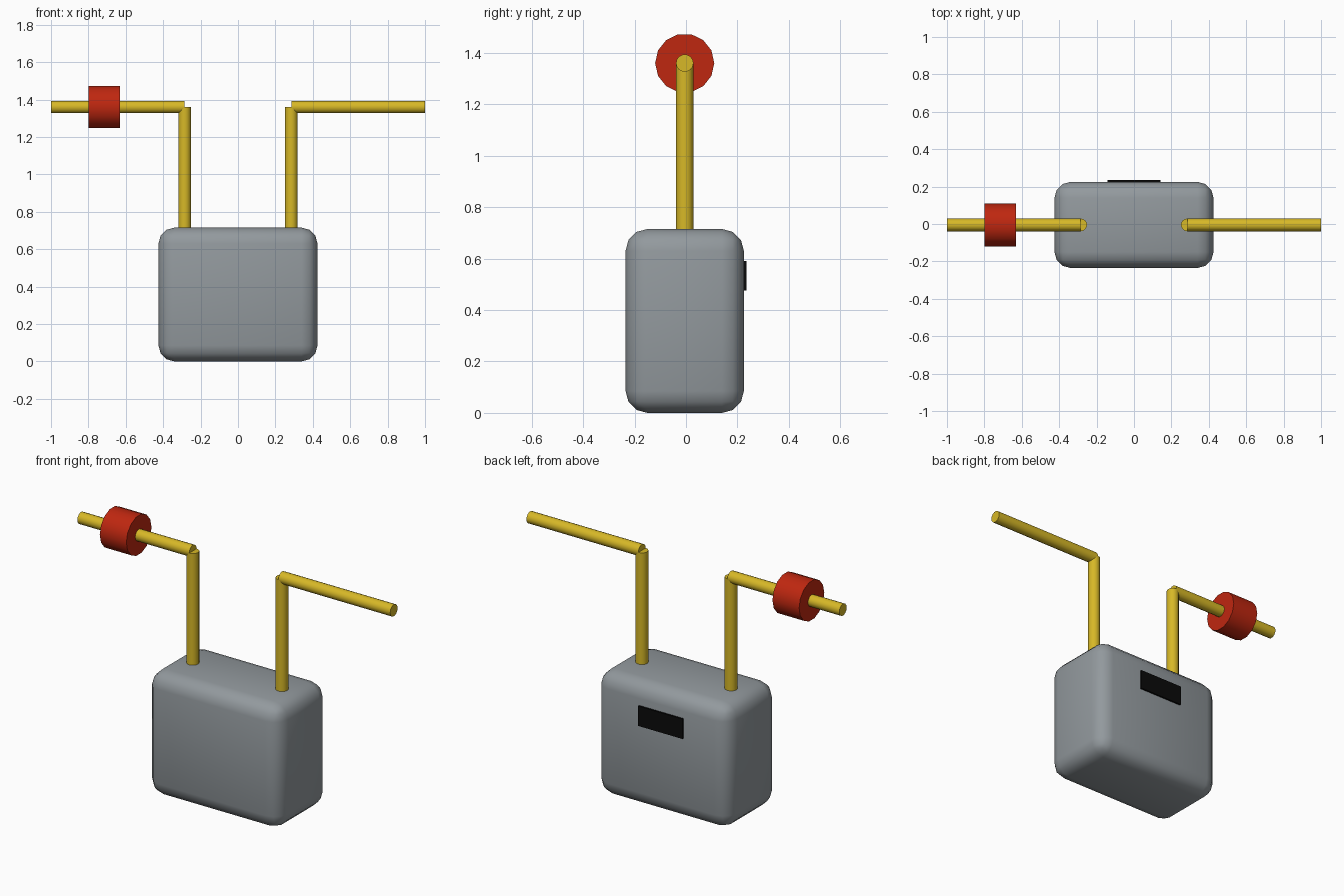
import bpy
from math import pi

cube = bpy.data.objects.get("Cube")
if cube:
    bpy.data.objects.remove(cube, do_unlink=True)

Y = -0.005        # shared centre line of body and pipes
PIPE_X = 0.285    # where the pipes bend
PIPE_Z = 1.36


def material(name, rgb):
    m = bpy.data.materials.new(name)
    m.use_nodes = True
    m.diffuse_color = (*rgb, 1)
    m.node_tree.nodes["Principled BSDF"].inputs["Base Color"].default_value = (*rgb, 1)
    return m


grey = material("grey", (0.29, 0.32, 0.34))
yellow = material("yellow", (0.68, 0.48, 0.02))
red = material("red", (0.52, 0.02, 0.005))
black = material("black", (0.003, 0.003, 0.003))


def finish(name, mat):
    ob = bpy.context.object
    ob.name = name
    ob.data.materials.append(mat)
    return ob


def box(name, mat, size, loc):
    bpy.ops.mesh.primitive_cube_add(size=1, location=loc)
    ob = finish(name, mat)
    ob.scale = size
    bpy.ops.object.transform_apply(location=False, rotation=False, scale=True)
    return ob


def cylinder(name, mat, radius, length, loc, along_x=False):
    bpy.ops.mesh.primitive_cylinder_add(
        vertices=14, radius=radius, depth=length, location=loc,
        rotation=(0, pi / 2 if along_x else 0, 0))
    bpy.ops.object.shade_smooth_by_angle(angle=pi / 5)
    return finish(name, mat)


# Rounded body
body = box("body", grey, (0.85, 0.46, 0.715), (0, Y, 0.3575))
bevel = body.modifiers.new("rounding", "BEVEL")
bevel.width = 0.085
bevel.segments = 3
bpy.ops.object.modifier_apply(modifier="rounding")
bpy.ops.object.shade_smooth()

# Dark panel on the back
box("back_panel", black, (0.285, 0.015, 0.115), (0, 0.2275, 0.5325))

# Upright and sideways pipe on each side
for side, s in (("left", 1), ("right", -1)):
    cylinder(side + "_post", yellow, 0.034, PIPE_Z - 0.6, (s * PIPE_X, Y, (PIPE_Z + 0.6) / 2))
    cylinder(side + "_arm", yellow, 0.034, 1 - PIPE_X, (s * (1 + PIPE_X) / 2, Y, PIPE_Z), True)

# Collar around the right arm
cylinder("collar", red, 0.115, 0.17, (-0.715, Y, PIPE_Z), True)
